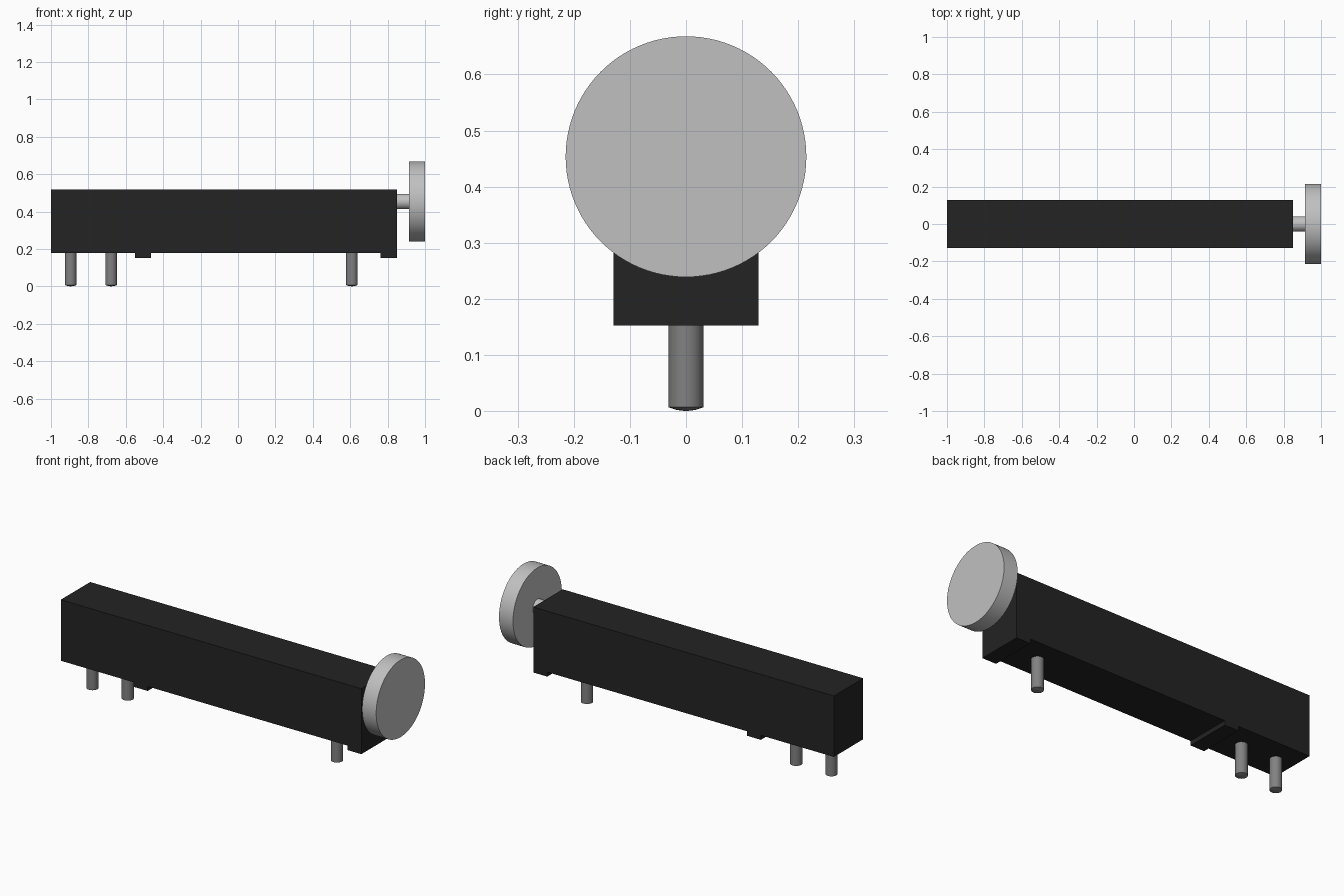
import bpy, bmesh, math
from mathutils import Matrix

cube = bpy.data.objects.get("Cube")
if cube:
    bpy.data.objects.remove(cube, do_unlink=True)


def material(name, value):
    m = bpy.data.materials.new(name)
    m.use_nodes = True
    color = (value, value, value, 1)
    m.diffuse_color = color
    m.node_tree.nodes["Principled BSDF"].inputs["Base Color"].default_value = color
    return m


black = material("black plastic", 0.017)
silver = material("light metal", 0.53)
steel = material("dark metal", 0.22)


def finish(name, bm, mat, smooth=False):
    bmesh.ops.recalc_face_normals(bm, faces=bm.faces)
    mesh = bpy.data.meshes.new(name)
    bm.to_mesh(mesh)
    bm.free()
    mesh.materials.append(mat)
    ob = bpy.data.objects.new(name, mesh)
    bpy.context.collection.objects.link(ob)
    if smooth:
        bpy.ops.object.select_all(action="DESELECT")
        ob.select_set(True)
        bpy.context.view_layer.objects.active = ob
        bpy.ops.object.shade_smooth_by_angle(angle=math.radians(35))
    return ob


def lathe(name, profile, mat, place, steps=64):
    """Spin a (radius, height) profile round z, then move it into place."""
    bm = bmesh.new()
    verts = [bm.verts.new((r, 0, h)) for r, h in profile]
    edges = [bm.edges.new(pair) for pair in zip(verts, verts[1:])]
    bmesh.ops.spin(bm, geom=verts + edges, cent=(0, 0, 0), axis=(0, 0, 1),
                   angle=math.tau, steps=steps)
    bmesh.ops.remove_doubles(bm, verts=bm.verts, dist=1e-5)
    bm.transform(place)
    return finish(name, bm, mat, True)


# Body with its two standoff feet: a side outline extruded across the width
half_width = 0.129
top, base, foot = 0.517, 0.178, 0.153
outline = [(-1, top), (-1, base), (-0.551, base), (-0.551, foot),
           (-0.465, foot), (-0.465, base), (0.763, base), (0.763, foot),
           (0.849, foot), (0.849, top)]
bm = bmesh.new()
side = bm.faces.new([bm.verts.new((x, -half_width, z)) for x, z in outline])
new = bmesh.ops.extrude_face_region(bm, geom=[side])["geom"]
bmesh.ops.translate(bm, vec=(0, 2 * half_width, 0),
                    verts=[v for v in new if isinstance(v, bmesh.types.BMVert)])
finish("body", bm, black)

# Shaft and knob on the right-hand end
axis = Matrix.Translation((0, 0, 0.4535)) @ Matrix.Rotation(math.pi / 2, 4, "Y")
lathe("shaft", [(0, 0.84), (0.041, 0.84), (0.041, 0.92), (0, 0.92)], silver, axis)
lathe("knob", [(0, 0.914), (0.2145, 0.914), (0.2145, 1), (0, 1)], silver, axis, 96)

# Terminal pins with slightly domed tips
for name, x in (("outer_pin", -0.895), ("inner_pin", -0.678), ("far_pin", 0.609)):
    lathe(name, [(0, 0), (0.016, 0.002), (0.031, 0.007), (0.031, 0.19), (0, 0.19)],
          steel, Matrix.Translation((x, 0, 0)), 32)
